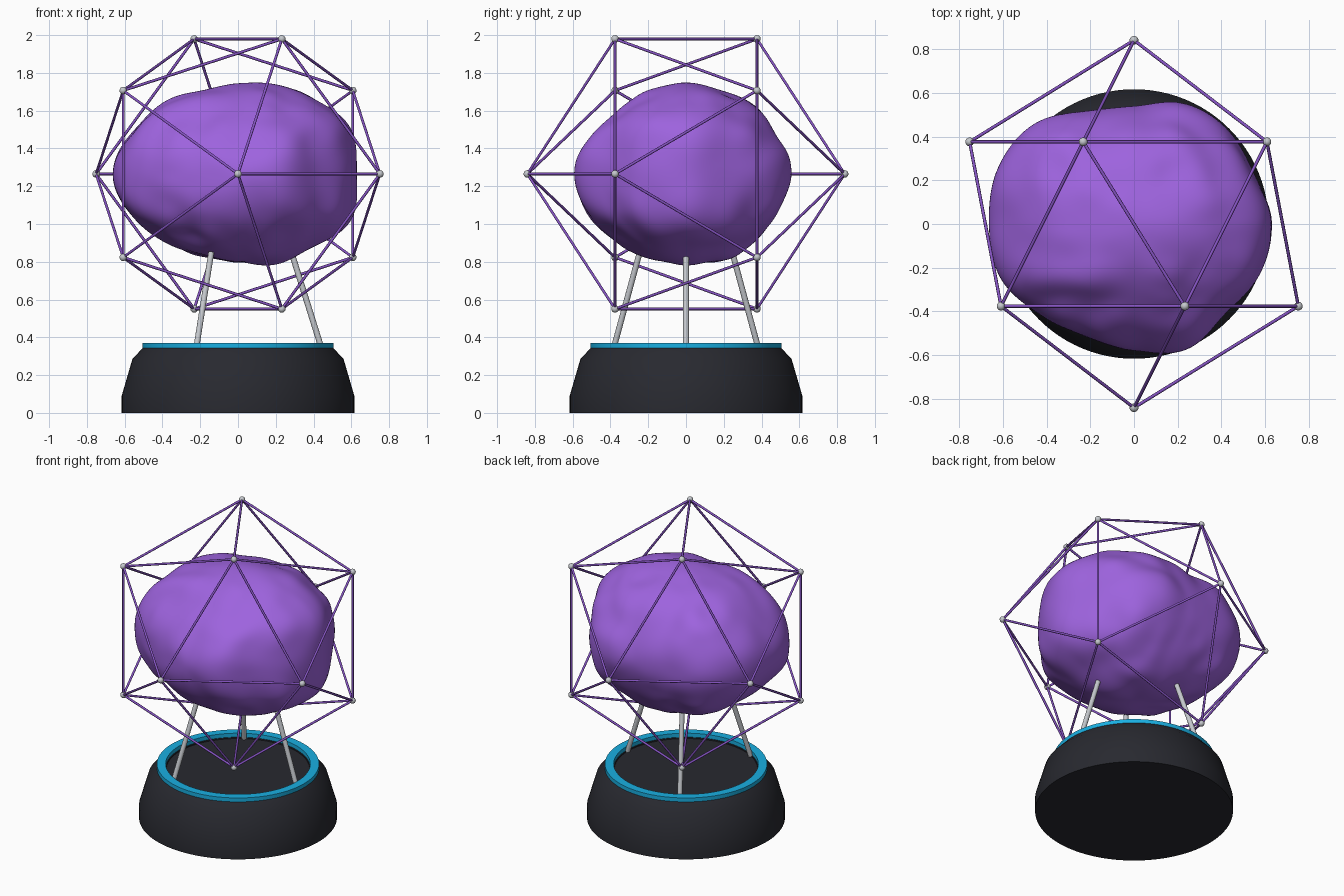
import bpy, bmesh, math
from mathutils import Vector, noise

if "Cube" in bpy.data.objects:
    bpy.data.objects.remove(bpy.data.objects["Cube"])

CENTRE = Vector((0, 0, 1.265))


def material(name, rgb):
    m = bpy.data.materials.new(name)
    m.diffuse_color = (*rgb, 1)
    m.use_nodes = True
    m.node_tree.nodes["Principled BSDF"].inputs["Base Color"].default_value = m.diffuse_color
    return m


PURPLE = material("purple", (0.34, 0.125, 0.73))
STRUT_PURPLE = material("strut purple", (0.23, 0.085, 0.53))
CHARCOAL = material("charcoal", (0.021, 0.022, 0.029))
BLUE = material("blue", (0.01, 0.43, 0.76))
STEEL = material("steel", (0.56, 0.58, 0.61))


def add_object(name, bm, mat, angle=40):
    bmesh.ops.recalc_face_normals(bm, faces=bm.faces)
    mesh = bpy.data.meshes.new(name)
    bm.to_mesh(mesh)
    bm.free()
    mesh.materials.append(mat)
    ob = bpy.data.objects.new(name, mesh)
    bpy.context.collection.objects.link(ob)
    bpy.ops.object.select_all(action='DESELECT')
    ob.select_set(True)
    bpy.context.view_layer.objects.active = ob
    bpy.ops.object.shade_smooth_by_angle(angle=math.radians(angle))
    return ob


def lathe(name, profile, mat, closed=False, steps=96, angle=38):
    """Spin an (r, z) profile around the z axis."""
    bm = bmesh.new()
    verts = [bm.verts.new((r, 0, z)) for r, z in profile]
    edges = [bm.edges.new(p) for p in zip(verts, verts[1:])]
    if closed:
        edges.append(bm.edges.new((verts[-1], verts[0])))
    bmesh.ops.spin(bm, geom=verts + edges, axis=(0, 0, 1), cent=(0, 0, 0),
                   angle=math.tau, steps=steps, use_duplicate=False)
    bmesh.ops.remove_doubles(bm, verts=bm.verts, dist=1e-4)
    return add_object(name, bm, mat, angle)


def rod(name, a, b, radius, mat, sides):
    """Cylinder between two points."""
    bm = bmesh.new()
    bmesh.ops.create_cone(bm, cap_ends=True, segments=sides, radius1=radius,
                          radius2=radius, depth=(b - a).length)
    turn = (b - a).to_track_quat('Z', 'Y').to_matrix()
    bmesh.ops.rotate(bm, verts=bm.verts, matrix=turn, cent=(0, 0, 0))
    bmesh.ops.translate(bm, verts=bm.verts, vec=(a + b) / 2)
    return add_object(name, bm, mat, 50)


# Base with a shallow well, and the blue rim on top of it
lathe("base", [(0, 0), (0.616, 0), (0.616, 0.09), (0.559, 0.285), (0.505, 0.343),
               (0.445, 0.343), (0.445, 0.335), (0, 0.335)], CHARCOAL)
lathe("rim_ring", [(0.505, 0.343), (0.505, 0.37), (0.45, 0.37), (0.45, 0.343)],
      BLUE, closed=True)

# Three leaning support legs
for i in range(3):
    d = Vector((math.cos(i * math.tau / 3), math.sin(i * math.tau / 3), 0))
    rod(f"support_leg_{i + 1}", d * 0.445 + Vector((0, 0, 0.333)),
        d * 0.283 + Vector((0, 0, 0.85)), 0.0155, STEEL, 16)

# Wire cage: icosahedron with its poles on the y axis
R = 0.84
corners = [Vector((0, s * R, 0)) for s in (-1, 1)]
for s in (-1, 1):
    for i in range(5):
        a = i * math.tau / 5 + (math.pi if s > 0 else 0)
        corners.append(Vector((0.8944 * R * math.cos(a), s * 0.4472 * R,
                               0.8944 * R * math.sin(a))))
n = 0
for i, p in enumerate(corners):
    bm = bmesh.new()
    bmesh.ops.create_uvsphere(bm, u_segments=14, v_segments=8, radius=0.02)
    bmesh.ops.translate(bm, verts=bm.verts, vec=p + CENTRE)
    add_object(f"cage_joint_{i + 1}", bm, STEEL, 60)
    for q in corners[i + 1:]:
        if (p - q).length < 1.1 * R:
            n += 1
            rod(f"cage_strut_{n}", p + CENTRE, q + CENTRE, 0.0075, STRUT_PURPLE, 8)

# Rock outlines: radii every 22.5 degrees in the xz, yz and xy planes
XZ = (.63, .645, .565, .515, .48, .48, .545, .595,
      .665, .60, .525, .47, .465, .522, .55, .65)
YZ = (.54, .52, .515, .48, .48, .48, .485, .525,
      .58, .565, .515, .49, .465, .50, .513, .52)
XY = (.63, .596, .61, .60, .54, .56, .65, .675,
      .665, .66, .595, .56, .58, .625, .585, .62)


def outline(table, u, v):
    """Smooth periodic lookup of an outline radius."""
    t = (math.atan2(v, u) % math.tau) / math.tau * 16
    k, f = int(t), t - int(t)
    a, b, c, d = (table[(k + j) % 16] for j in (-1, 0, 1, 2))
    return b + 0.5 * f * (c - a + f * (2 * a - 5 * b + 4 * c - d
                                       + f * (3 * (b - c) + d - a)))


# Lumpy rock: blend the three outlines over a sphere, with gentle lumps between
bm = bmesh.new()
bmesh.ops.create_icosphere(bm, subdivisions=6, radius=1)
for v in bm.verts:
    p = v.co.normalized()
    x, y, z = p
    w = [1 / (c * c + 0.002) for c in (y, x, z)]
    r = (w[0] * outline(XZ, x, z) + w[1] * outline(YZ, y, z)
         + w[2] * outline(XY, x, y)) / sum(w)
    off_plane = min(1, 6 * abs(x * y * z))
    r += 0.03 * off_plane * noise.noise(p * 3.2)
    v.co = CENTRE + p * r
for _ in range(4):
    bmesh.ops.smooth_vert(bm, verts=bm.verts, factor=0.5, use_axis_x=True,
                          use_axis_y=True, use_axis_z=True)
add_object("rock", bm, PURPLE, 60)
